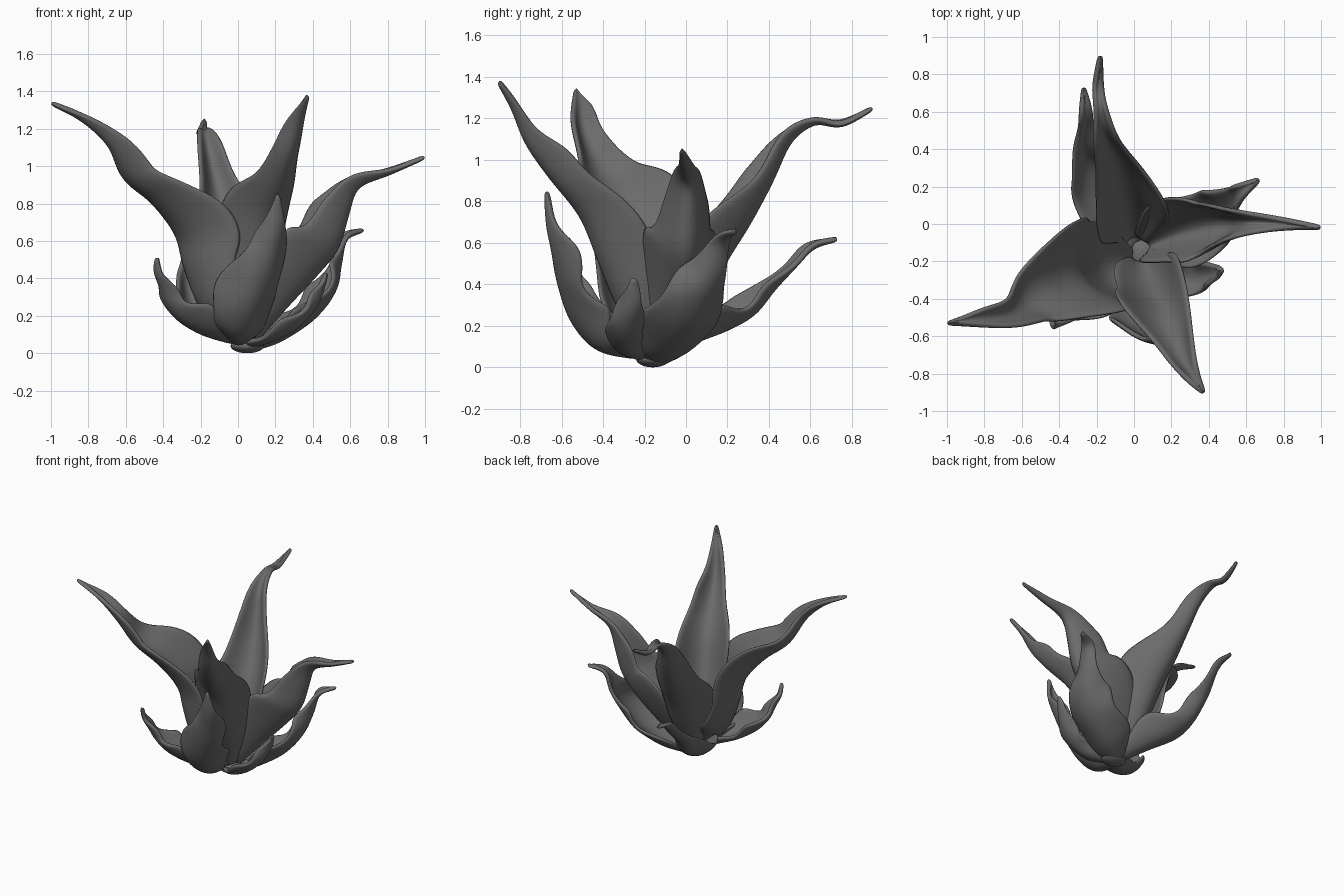
import bpy, bmesh, math
from mathutils import Vector

if "Cube" in bpy.data.objects:
    bpy.data.objects.remove(bpy.data.objects["Cube"])

grey = bpy.data.materials.new("dark_grey")
grey.diffuse_color = (.15, .15, .15, 1)
grey.use_nodes = True
grey.node_tree.nodes["Principled BSDF"].inputs["Base Color"].default_value = grey.diffuse_color


def spline(pts, steps):
    # Catmull-Rom through (x, y, z, half_width) points
    p = [Vector(q) for q in pts]
    p = [p[0] * 2 - p[1]] + p + [p[-1] * 2 - p[-2]]
    out = []
    for i in range(1, len(p) - 2):
        a, b, c, d = p[i - 1:i + 3]
        for k in range(steps):
            t = k / steps
            out.append(0.5 * (2 * b + (c - a) * t + (2 * a - 5 * b + 4 * c - d) * t * t
                              + (3 * b - a - 3 * c + d) * t ** 3))
    out.append(p[-2])
    return out


def leaf(name, pts, cup=0.5, ripple=0.03, phase=0.0, azimuth=None):
    rows = spline(pts, 4)
    n = len(rows)
    centre = [r.to_3d() for r in rows]
    if azimuth is None:
        head = centre[-1] - centre[0]
        head.z = 0
        head.normalize()
    else:
        a = math.radians(azimuth)
        head = Vector((math.cos(a), math.sin(a), 0))
    side = Vector((-head.y, head.x, 0))
    cols = 8
    bm = bmesh.new()
    grid = []
    for i, r in enumerate(rows):
        tan = (centre[min(i + 1, n - 1)] - centre[max(i - 1, 0)]).normalized()
        s = (side - tan * side.dot(tan)).normalized()
        nor = tan.cross(s)
        w = max(r.w, 0.003)
        u = i / (n - 1)
        line = []
        for j in range(cols + 1):
            v = 2 * j / cols - 1
            swing = math.sin(u * 17 + phase + (1.7 if v > 0 else 0))
            wave = ripple * min(1, w / 0.12) * v * v * swing
            # deep gutters flatten out towards the thin tip
            deep = min(cup, 0.5 + max(0, cup - 0.5) * min(1, w / 0.1))
            q = centre[i] + s * v * w * (1 + .06 * swing) + nor * (deep * w * v * v + wave)
            line.append(bm.verts.new(q))
        grid.append(line)
    for i in range(n - 1):
        for j in range(cols):
            bm.faces.new((grid[i][j], grid[i + 1][j], grid[i + 1][j + 1], grid[i][j + 1]))
    bmesh.ops.recalc_face_normals(bm, faces=bm.faces)
    me = bpy.data.meshes.new(name)
    bm.to_mesh(me)
    bm.free()
    for f in me.polygons:
        f.use_smooth = True
    me.materials.append(grey)
    ob = bpy.data.objects.new(name, me)
    bpy.context.collection.objects.link(ob)
    # fleshy thickness with rounded edges
    sol = ob.modifiers.new("thickness", 'SOLIDIFY')
    sol.thickness = 0.028
    sol.offset = 0
    sub = ob.modifiers.new("smooth", 'SUBSURF')
    sub.levels = sub.render_levels = 1
    return ob


# tall inner leaves
leaf("tall_left_leaf", [(0, -.2, .06, .06), (-.17, -.26, .22, .21), (-.26, -.27, .45, .26),
     (-.31, -.28, .63, .27), (-.44, -.34, .8, .23), (-.59, -.41, .93, .16),
     (-.68, -.49, 1.11, .08), (-.83, -.51, 1.25, .045), (-1, -.53, 1.34, .004)],
     cup=.7, azimuth=205)
leaf("tall_front_leaf", [(.05, -.2, .06, .06), (.09, -.32, .3, .16), (.13, -.41, .52, .18),
     (.17, -.5, .73, .18), (.23, -.64, .91, .12), (.28, -.76, 1.08, .07),
     (.32, -.83, 1.25, .04), (.37, -.9, 1.38, .004)], cup=1.0, phase=1)
leaf("tall_right_leaf", [(.08, -.12, .05, .07), (.26, -.05, .25, .15), (.42, -.01, .42, .17),
     (.53, 0, .56, .15), (.585, .01, .74, .11), (.64, .01, .89, .06),
     (.81, 0, .965, .03), (1, -.02, 1.05, .004)], cup=1.7, ripple=.02, phase=2)
leaf("tall_back_leaf", [(0, -.07, .06, .06), (-.02, .08, .3, .16), (-.04, .19, .51, .19),
     (-.07, .3, .69, .17), (-.12, .41, .9, .1), (-.16, .5, 1.09, .06),
     (-.18, .62, 1.18, .035), (-.19, .75, 1.17, .025), (-.18, .9, 1.25, .004)], cup=1.1, phase=3)

# short outer leaves
leaf("short_front_leaf", [(0, -.24, .05, .07), (.02, -.42, .09, .14), (.05, -.54, .22, .17),
     (.1, -.6, .38, .15), (.17, -.63, .54, .11), (.2, -.66, .68, .06),
     (.21, -.67, .85, .004)], cup=.7, phase=.5, azimuth=-75)
leaf("short_left_leaf", [(-.03, -.24, .06, .06), (-.16, -.35, .1, .12), (-.29, -.42, .17, .13),
     (-.37, -.46, .26, .09), (-.4, -.5, .35, .05), (-.43, -.53, .43, .03),
     (-.43, -.55, .51, .004)], cup=.7, phase=1.5)
leaf("short_side_leaf", [(.07, -.2, .04, .05), (.2, -.28, .08, .08), (.32, -.3, .15, .09),
     (.41, -.28, .25, .07), (.45, -.26, .35, .04), (.47, -.25, .43, .004)], cup=.6, phase=2.5)
leaf("short_right_leaf", [(.06, -.14, .02, .07), (.22, -.06, .07, .17), (.4, .0, .19, .19),
     (.51, .06, .34, .15), (.54, .12, .47, .09), (.57, .17, .61, .045),
     (.67, .24, .66, .004)], cup=.55, phase=3.5, azimuth=15)
leaf("short_back_leaf", [(.02, -.1, .04, .06), (-.1, .03, .12, .14), (-.2, .18, .18, .15),
     (-.25, .32, .26, .1), (-.27, .42, .38, .07), (-.26, .52, .49, .045),
     (-.26, .61, .58, .03), (-.27, .73, .62, .004)], cup=.8, phase=4.5, azimuth=112)

# root knob joining the leaf bases
bpy.ops.mesh.primitive_uv_sphere_add(segments=24, ring_count=12, location=(.05, -.16, .04))
root = bpy.context.object
root.name = "root_knob"
root.scale = (.09, .08, .04)
root.data.materials.append(grey)
bpy.ops.object.shade_smooth()
